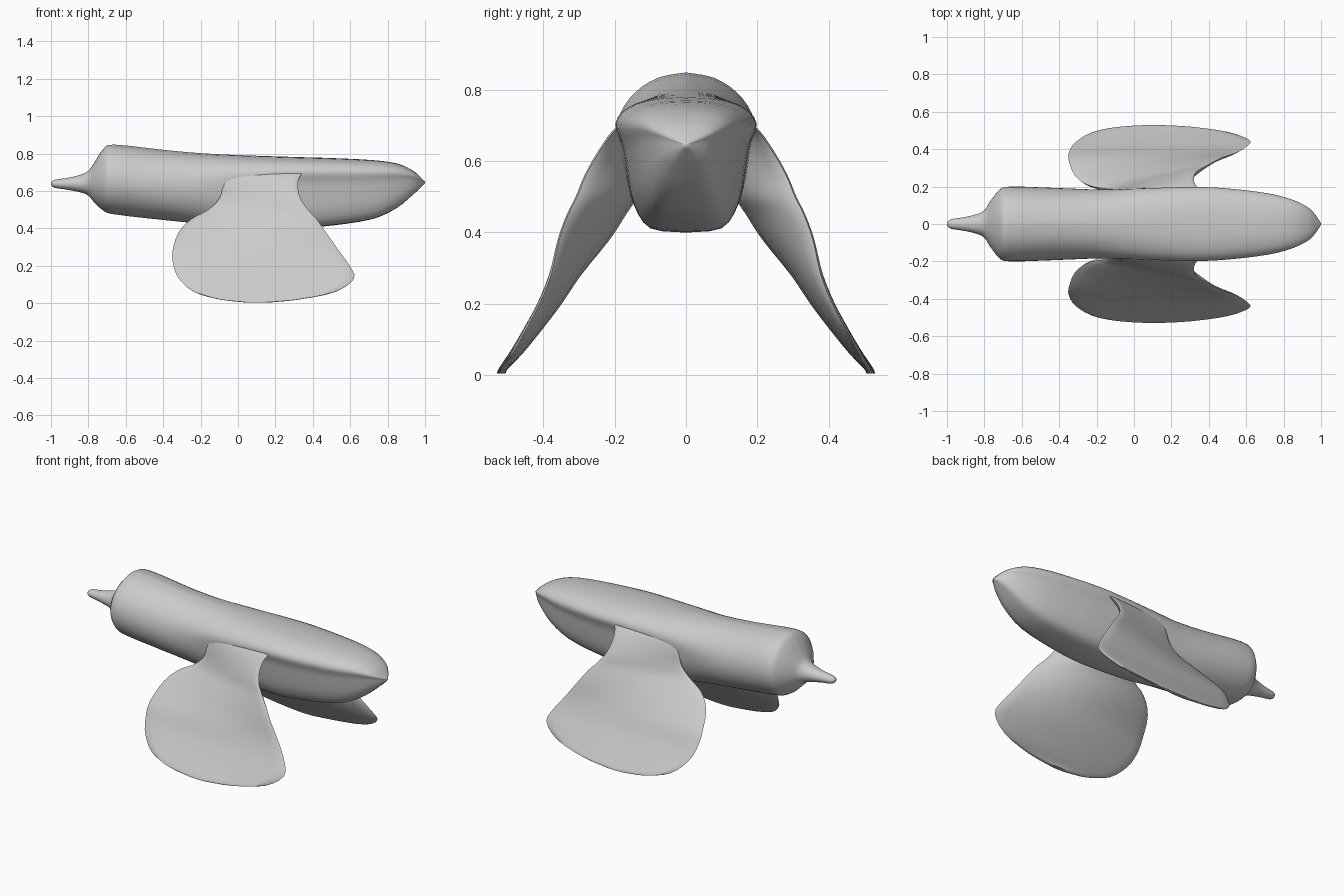
import bpy
import bmesh
import math
from mathutils import Vector

cube = bpy.data.objects.get("Cube")
if cube:
    bpy.data.objects.remove(cube, do_unlink=True)

grey = bpy.data.materials.new("plain grey")
grey.use_nodes = True
colour = (0.6, 0.6, 0.6, 1)
grey.diffuse_color = colour
grey.node_tree.nodes["Principled BSDF"].inputs["Base Color"].default_value = colour


def spline(points, steps):
    """Smooth curve through rows of any width."""
    rows = [Vector(p) for p in points]
    last = len(rows) - 1
    result = []
    for i in range(last):
        a, b, c, d = (rows[min(max(k, 0), last)] for k in range(i - 1, i + 3))
        for k in range(steps):
            t = k / steps
            m, n = (c - a) / 2, (d - b) / 2
            result.append(b + m * t + (3 * (c - b) - 2 * m - n) * t ** 2
                          + (2 * (b - c) + m + n) * t ** 3)
    return result + [rows[-1]]


def loft(name, rings):
    """Skin closed rings of equal length and cap both ends."""
    bm = bmesh.new()
    loops = [[bm.verts.new(p) for p in ring] for ring in rings]
    for low, high in zip(loops, loops[1:]):
        for j in range(len(low)):
            k = (j + 1) % len(low)
            bm.faces.new((low[j], low[k], high[k], high[j]))
    bm.faces.new(loops[0])
    bm.faces.new(loops[-1])
    bmesh.ops.recalc_face_normals(bm, faces=bm.faces)
    mesh = bpy.data.meshes.new(name)
    bm.to_mesh(mesh)
    bm.free()
    mesh.materials.append(grey)
    obj = bpy.data.objects.new(name, mesh)
    bpy.context.collection.objects.link(obj)
    bpy.ops.object.select_all(action="DESELECT")
    obj.select_set(True)
    bpy.context.view_layer.objects.active = obj
    bpy.ops.object.shade_smooth_by_angle(angle=math.radians(50))
    return obj


# Body: x, top, bottom, half width, and how far the section is ridged
body_rows = [
    (-1, .645, .635, .006, 0), (-.98, .66, .617, .025, 0), (-.9, .672, .605, .038, 0),
    (-.81, .7, .582, .065, 0), (-.77, .75, .54, .12, 0), (-.72, .825, .495, .182, 0),
    (-.66, .848, .475, .2, 0), (-.4, .82, .445, .192, 0), (-.2, .802, .425, .188, .2),
    (0, .792, .405, .195, .6), (.3, .782, .4, .2, 1), (.5, .776, .415, .192, 1),
    (.72, .765, .45, .165, 1), (.85, .747, .51, .13, 1), (.93, .712, .575, .09, 1),
    (.97, .68, .612, .05, 1), (1, .648, .642, .004, 1),
]
ridged_half = [(0, 1), (.42, .985), (.8, .92), (.99, .8), (.9, .64),
               (.83, .42), (.73, .2), (.5, .03), (0, 0)]


def body_ring(row):
    x, top, bottom, width, ridge = row
    half = []
    count = len(ridged_half) - 1
    for i, (u, v) in enumerate(ridged_half):
        angle = math.pi * i / count
        u = u * ridge + math.sin(angle) * (1 - ridge)
        v = v * ridge + (1 + math.cos(angle)) / 2 * (1 - ridge)
        half.append((u * width, bottom + v * (top - bottom)))
    curve = spline(half, 3)
    curve += [(-y, z) for y, z in reversed(curve[1:-1])]
    return [(x, y, z) for y, z in curve]


loft("body", [body_ring(row) for row in spline(body_rows, 3)])

# Wings: z, leading x and y, trailing x and y, underside swelling
wing_rows = [
    (.74, -.1, .12, .42, .13, .02), (.69, -.07, .165, .34, .195, .04),
    (.63, -.08, .18, .32, .24, .07), (.56, -.1, .185, .335, .28, .09),
    (.5, -.16, .19, .375, .305, .09), (.45, -.25, .21, .42, .33, .08),
    (.38, -.317, .26, .47, .355, .075), (.28, -.35, .345, .54, .378, .055),
    (.2, -.345, .39, .597, .41, .04), (.13, -.315, .435, .62, .447, .028),
    (.06, -.235, .485, .52, .485, .015), (.02, -.1, .512, .33, .512, .003),
    (.004, .04, .518, .17, .518, 0),
]


def wing_ring(row, side):
    z, lead_x, lead_y, trail_x, trail_y, swell = row
    ring = []
    steps = 24
    for i in range(steps):
        angle = math.tau * i / steps
        s = (1 - math.cos(angle)) / 2
        across = math.sin(angle)
        y = lead_y + (trail_y - lead_y) * s
        # Thin rim on both faces, with the underside fuller in mid chord
        rim = .012 * abs(across) ** .5
        y += rim if across >= 0 else -rim - swell * across ** 2
        ring.append((lead_x + (trail_x - lead_x) * s, side * y, z))
    return ring


for name, side in (("right_wing", -1), ("left_wing", 1)):
    loft(name, [wing_ring(row, side) for row in spline(wing_rows, 3)])
